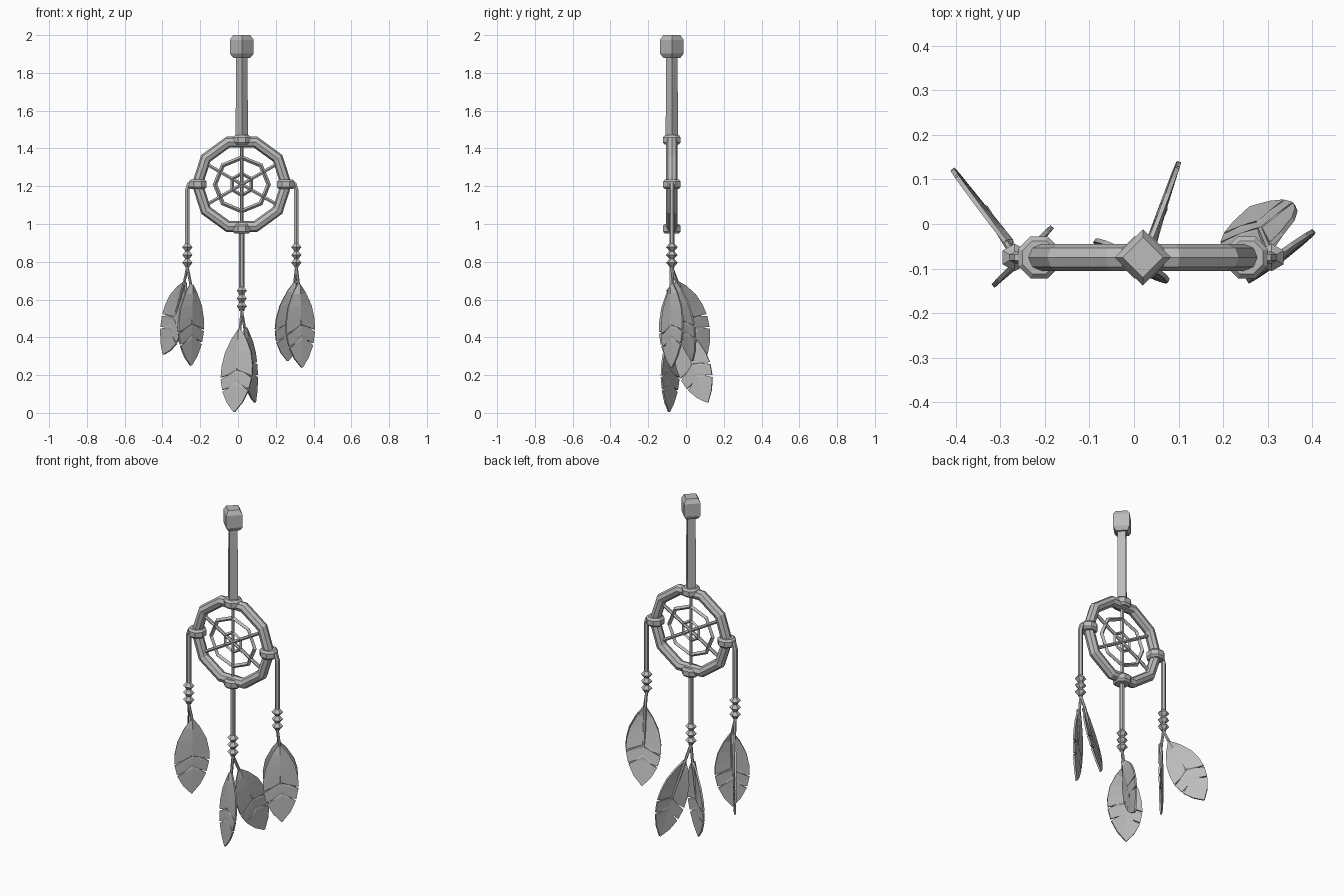
import bpy, bmesh, math
from mathutils import Vector

cube = bpy.data.objects.get("Cube")
if cube:
    bpy.data.objects.remove(cube, do_unlink=True)

grey = bpy.data.materials.new("plain grey")
grey.use_nodes = True
grey.diffuse_color = (0.5, 0.5, 0.5, 1)
grey.node_tree.nodes["Principled BSDF"].inputs["Base Color"].default_value = (0.5, 0.5, 0.5, 1)

CX, CY, CZ = 0.02, -0.075, 1.21   # hoop centre


def finish(name, bm):
    """Turn a bmesh into a flat shaded grey object."""
    bmesh.ops.recalc_face_normals(bm, faces=bm.faces)
    mesh = bpy.data.meshes.new(name)
    bm.to_mesh(mesh)
    bm.free()
    obj = bpy.data.objects.new(name, mesh)
    bpy.context.collection.objects.link(obj)
    mesh.materials.append(grey)
    return obj


def lathe(name, x, y, z, profile, sides, turn=0.0):
    """Stack polygon rings (radius, height) around a vertical axis."""
    bm = bmesh.new()
    rings = []
    for r, h in profile:
        angles = [turn + math.tau * i / sides for i in range(sides)]
        rings.append([bm.verts.new((x + r * math.cos(a), y + r * math.sin(a), z + h)) for a in angles])
    for low, high in zip(rings, rings[1:]):
        for i in range(sides):
            j = (i + 1) % sides
            bm.faces.new((low[i], low[j], high[j], high[i]))
    bm.faces.new(rings[0])
    bm.faces.new(rings[-1])
    return finish(name, bm)


def path(name, points, radius):
    """Six sided tube along a polyline."""
    curve = bpy.data.curves.new(name, "CURVE")
    curve.dimensions = "3D"
    curve.bevel_depth = radius
    curve.bevel_resolution = 1
    curve.use_fill_caps = True
    spline = curve.splines.new("POLY")
    spline.points.add(len(points) - 1)
    for p, co in zip(spline.points, points):
        p.co = (*co, 1)
    spline.use_smooth = False
    obj = bpy.data.objects.new(name, curve)
    bpy.context.collection.objects.link(obj)
    curve.materials.append(grey)
    bpy.ops.object.select_all(action="DESELECT")
    obj.select_set(True)
    bpy.context.view_layer.objects.active = obj
    bpy.ops.object.convert(target="MESH")


def hoop(name, radius, tube, segments, sides, turn=0.0):
    """Upright faceted ring around the hoop centre."""
    bpy.ops.mesh.primitive_torus_add(
        location=(CX, CY, CZ), rotation=(math.pi / 2, turn, 0), major_radius=radius,
        minor_radius=tube, major_segments=segments, minor_segments=sides)
    obj = bpy.context.object
    obj.name = name
    obj.data.materials.append(grey)


# Blade half outline: midrib position, edge position, half width (slits point to the base)
OUTLINE = [(0, 0, 0.008), (0.12, 0.10, 0.042), (0.25, 0.26, 0.078), (0.38, 0.42, 0.093),
           (0.47, 0.55, 0.094), (0.49, 0.51, 0.042), (0.51, 0.575, 0.093), (0.60, 0.71, 0.080),
           (0.63, 0.67, 0.036), (0.66, 0.735, 0.077), (0.80, 0.88, 0.046), (1, 1, 0.003)]


def feather(name, top, base, tip, across):
    """Folded, slit blade hanging from a thin stem."""
    top, base, tip = Vector(top), Vector(base), Vector(tip)
    axis = tip - base
    along = axis.normalized()
    across = Vector(across)
    across = (across - along * across.dot(along)).normalized()
    normal = along.cross(across)
    bm = bmesh.new()
    mids = [bm.verts.new(base + axis * m + normal * 0.012 * (1 - m)) for m, e, w in OUTLINE]
    for side, shift in ((1, 0.0), (-1, 0.04)):
        edge = []
        for m, e, w in OUTLINE:
            slide = shift * math.sin(math.pi * e)
            edge.append(bm.verts.new(base + axis * (e + slide) + across * side * w))
        for i in range(len(mids) - 1):
            bm.faces.new((mids[i], mids[i + 1], edge[i + 1], edge[i]))
    blade = finish(name, bm)
    solid = blade.modifiers.new("thickness", "SOLIDIFY")
    solid.thickness = 0.01
    solid.offset = 0
    path(name + "_stem", [top, base, base + axis * 0.5 + normal * 0.006], 0.008)


# Top block and hanging strap, both set cornerwise
lathe("top_block", CX, CY, 1.88,
      [(0.045, 0), (0.063, 0.022), (0.063, 0.095), (0.045, 0.12)], 4)
lathe("hanging_strap", CX, CY, 1.45, [(0.033, 0), (0.030, 0.45)], 4)

# Hoop and the collars around it
hoop("hoop", 0.235, 0.03, 10, 8)
collar = [(0.040, -0.025), (0.051, -0.014), (0.051, 0.014), (0.040, 0.025)]
for name, dx, dz in (("top", 0, 0.235), ("bottom", 0, -0.235), ("left", 0.233, 0), ("right", -0.233, 0)):
    lathe(name + "_collar", CX + dx, CY, CZ + dz, collar, 8, math.pi / 8)

# Web: two rings and six spokes
hoop("outer_web_ring", 0.142, 0.012, 8, 4)
hoop("inner_web_ring", 0.058, 0.010, 6, 4, math.pi / 6)
for i in range(3):
    a = math.pi / 6 + i * math.pi / 3
    d = Vector((math.cos(a), 0, math.sin(a))) * 0.225
    c = Vector((CX, CY, CZ))
    path("web_spoke", [c - d, c + d], 0.010)

# Cords with three pointed beads each
cords = {
    "right": [(-0.24, CY, 1.215), (-0.26, CY, 1.21), (-0.268, CY, 1.18), (-0.268, CY, 0.77)],
    "left": [(0.28, CY, 1.215), (0.30, CY, 1.21), (0.309, CY, 1.18), (0.309, CY, 0.77)],
    "middle": [(CX, CY, 0.98), (CX, CY, 0.54)],
}
bead = [(0.012, -0.021), (0.031, 0), (0.012, 0.021)]
for name, points in cords.items():
    path(name + "_cord", points, 0.0135)
    x, y, z = points[-1]
    for i in range(3):
        lathe(name + "_bead", x, y, z + 0.025 + i * 0.041, bead, 6, math.pi / 6)

# Feathers, two on each cord
R, L, M = (cords[k][-1] for k in ("right", "left", "middle"))
feather("right_back_feather", R, (-0.285, -0.045, 0.69), (-0.395, 0.11, 0.31), (-0.61, 0.79, 0))
feather("right_front_feather", R, (-0.25, -0.07, 0.68), (-0.25, -0.075, 0.25), (0.7, 0.7, 0))
feather("middle_front_feather", M, (0.01, -0.075, 0.44), (-0.02, -0.09, 0.005), (0.87, -0.49, 0))
feather("middle_back_feather", M, (0.035, -0.04, 0.45), (0.09, 0.115, 0.055), (0.36, 0.93, 0))
feather("left_front_feather", L, (0.32, -0.07, 0.68), (0.338, -0.075, 0.24), (0.8, 0.6, 0))
feather("left_back_feather", L, (0.30, -0.05, 0.69), (0.262, 0.035, 0.275), (0.85, 0.5, 0))
